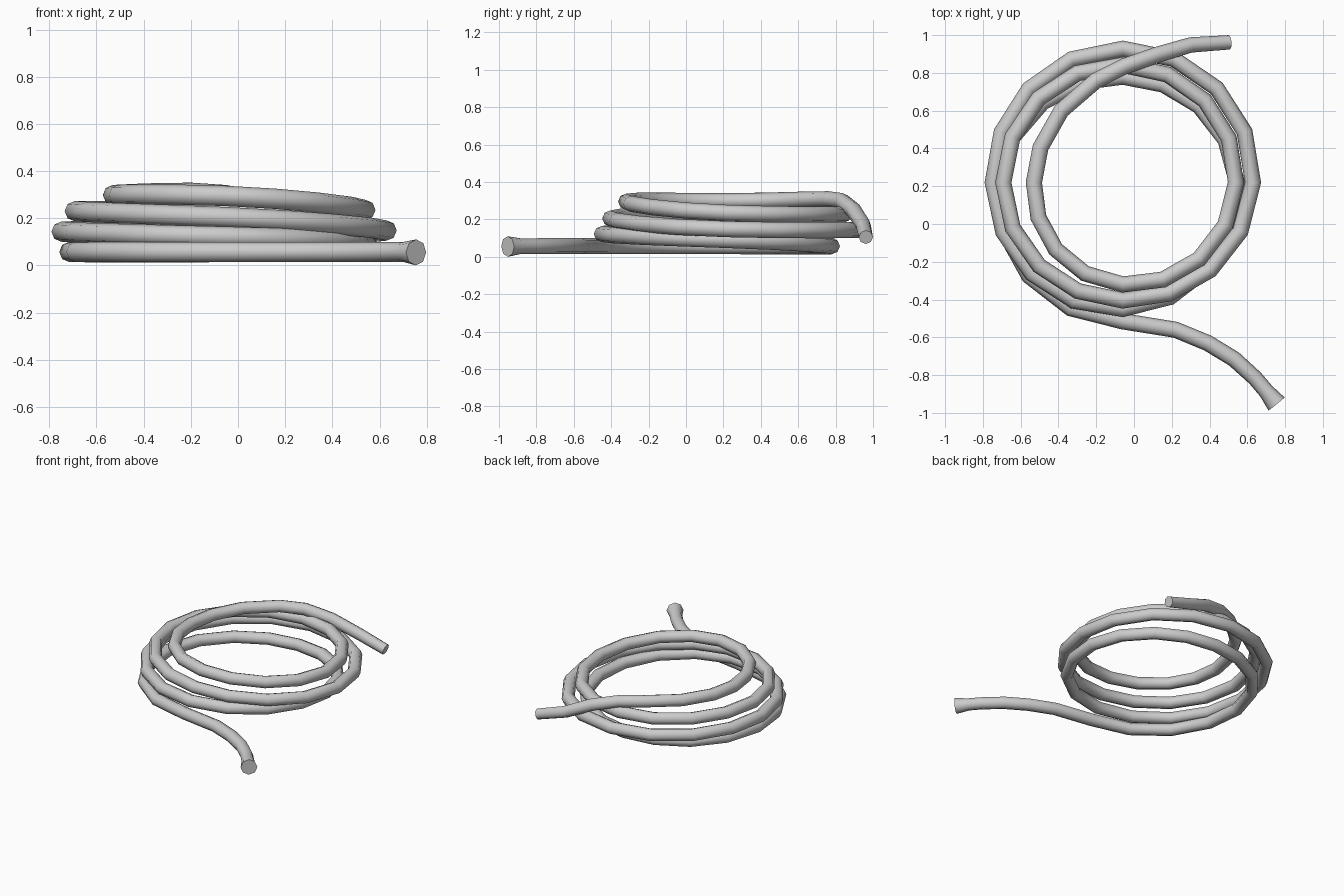
import bpy
from math import cos, sin, pi

if "Cube" in bpy.data.objects:
    bpy.data.objects.remove(bpy.data.objects["Cube"])

CX, CY, R = -0.06, 0.22, 0.043
STEPS = 4  # segments per quarter turn (16 per full turn)

# loose lower end, flared at the tip: x, y, z, radius factor
lead_in = [(0.755, -0.953, 0.055, 1.28), (0.70, -0.885, 0.057, 0.98),
           (0.64, -0.815, 0.057, 0.98), (0.53, -0.715, 0.057, 1),
           (0.39, -0.63, 0.057, 1), (0.22, -0.56, 0.057, 1)]

# coil: (radius, height) every quarter turn, clockwise from the front
quarters = [(0.735, 0.057), (0.655, 0.057), (0.56, 0.057), (0.605, 0.09),
            (0.67, 0.122), (0.688, 0.143), (0.708, 0.143), (0.69, 0.148),
            (0.625, 0.205), (0.632, 0.23), (0.622, 0.225), (0.60, 0.235),
            (0.54, 0.295), (0.47, 0.298)]

# loose upper end dropping over the back of the coil
lead_out = [(-0.495, 0.405, 0.30, 1), (-0.385, 0.60, 0.305, 1),
            (-0.20, 0.76, 0.308, 1), (-0.05, 0.835, 0.298, 1),
            (0.12, 0.895, 0.25, 1), (0.30, 0.948, 0.17, 0.95),
            (0.505, 0.962, 0.105, 0.88)]


def spline(a, b, c, d, t):
    """Catmull-Rom blend between b and c."""
    return 0.5 * (2 * b + (c - a) * t + (2 * a - 5 * b + 4 * c - d) * t ** 2
                  + (3 * b - a - 3 * c + d) * t ** 3)


coil = []
last = len(quarters) - 1
for i in range(last * STEPS + 1):
    q = min(i // STEPS, last - 1)
    t = i / STEPS - q
    k = [quarters[min(max(q + o, 0), last)] for o in (-1, 0, 1, 2)]
    r, z = (spline(*[p[n] for p in k], t) for n in (0, 1))
    ang = -pi / 2 - i * pi / 2 / STEPS
    coil.append((CX + r * cos(ang), CY + r * sin(ang), z, 1))

# eight-sided rope swept along the path
path = lead_in + coil + lead_out
curve = bpy.data.curves.new("coiled_rope", "CURVE")
curve.dimensions = "3D"
curve.twist_mode = "Z_UP"
curve.bevel_depth = R
curve.bevel_resolution = 2
curve.use_fill_caps = True
line = curve.splines.new("POLY")
line.points.add(len(path) - 1)
for point, (x, y, z, f) in zip(line.points, path):
    point.co = (x, y, z, 1)
    point.radius = f

rope = bpy.data.objects.new("coiled_rope", curve)
bpy.context.collection.objects.link(rope)
bpy.context.view_layer.objects.active = rope
rope.select_set(True)
bpy.ops.object.convert(target="MESH")
bpy.ops.object.shade_smooth_by_angle(angle=pi / 3)
